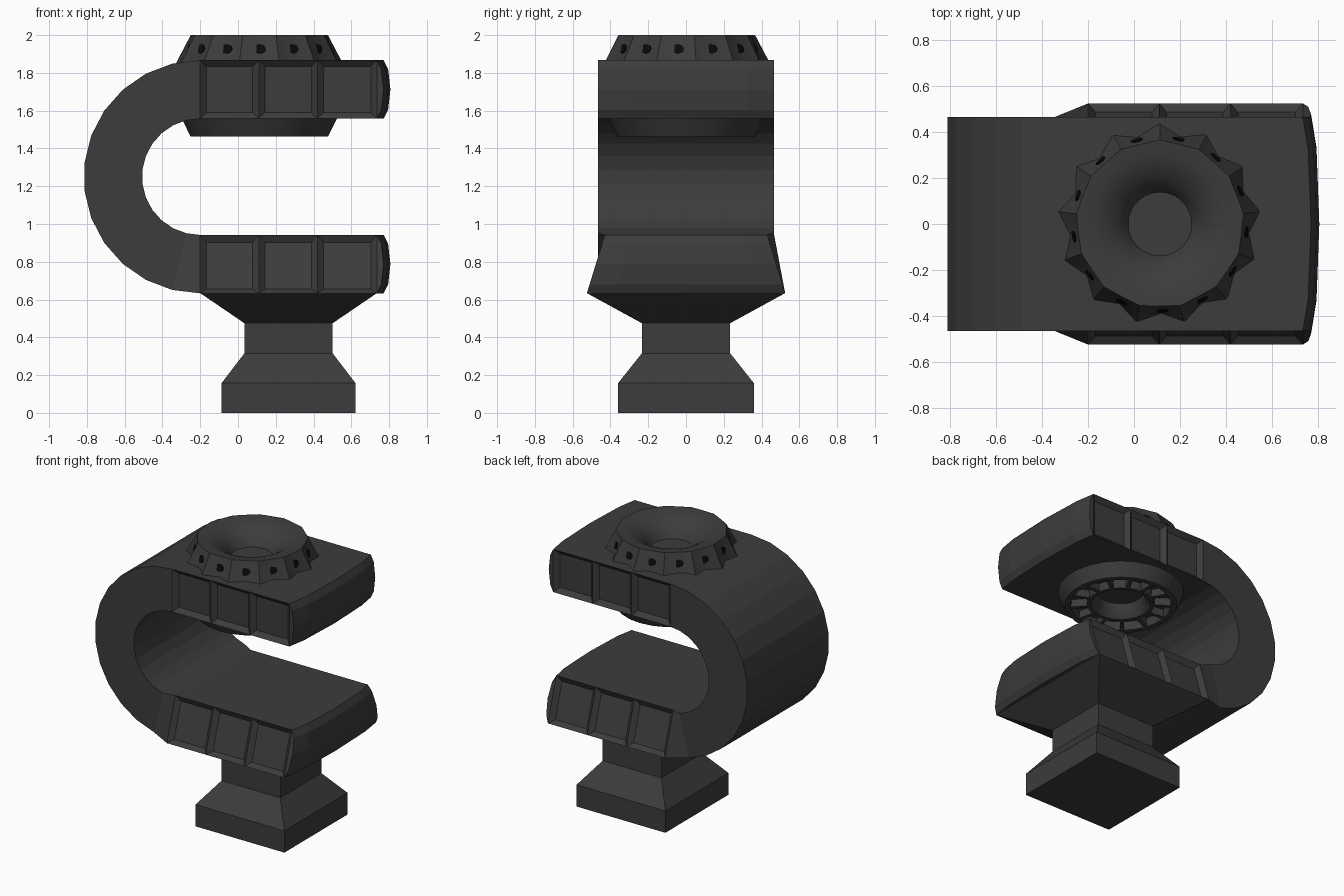
import bpy, bmesh
from math import sin, cos, pi, radians
from mathutils import Matrix

if "Cube" in bpy.data.objects:
    bpy.data.objects.remove(bpy.data.objects["Cube"])

def material(name, v):
    m = bpy.data.materials.new(name)
    m.diffuse_color = (v, v, v, 1)
    m.use_nodes = True
    m.node_tree.nodes["Principled BSDF"].inputs["Base Color"].default_value = m.diffuse_color
    return m

DARK, BLACK = material("dark_grey", 0.045), material("black", 0.003)
CX, SIDES = 0.113, 13           # dial axis and its number of panels

def finish(bm, name, mat=DARK, smooth=None):
    me = bpy.data.meshes.new(name)
    bm.to_mesh(me)
    bm.free()
    ob = bpy.data.objects.new(name, me)
    bpy.context.collection.objects.link(ob)
    me.materials.append(mat)
    if smooth:
        bpy.ops.object.select_all(action='DESELECT')
        ob.select_set(True)
        bpy.context.view_layer.objects.active = ob
        bpy.ops.object.shade_smooth_by_angle(angle=radians(smooth))
    return ob

def bridge(bm, a, b):
    n = len(a)
    return [bm.faces.new((a[i], a[(i + 1) % n], b[(i + 1) % n], b[i])) for i in range(n)]

# C-shaped body: four-corner sections swept from lower arm round to upper arm
def section(bm, outer, inner, wo, wi):
    return [bm.verts.new((p[0], y, p[1])) for p, y in
            ((outer, -wo), (outer, wo), (inner, wi), (inner, -wi))]

bm = bmesh.new()
XS, ZC, RO, RI = (-0.2, 0.11, 0.42, 0.735), 1.25, 0.617, 0.308
secs = [section(bm, (x, ZC - RO), (x, ZC - RI), 0.525, 0.43) for x in reversed(XS)]
for k in range(1, SIDES):
    a = pi * k / SIDES
    s, c = sin(a), cos(a)
    secs.append(section(bm, (-0.2 - RO * s, ZC - RO * c), (-0.2 - RI * s, ZC - RI * c), 0.465, 0.465))
secs += [section(bm, (x, ZC + RO), (x, ZC + RI), 0.465, 0.465) for x in XS]
panels = []
for i, (a, b) in enumerate(zip(secs, secs[1:])):
    f = bridge(bm, a, b)
    if i < 3 or i >= len(secs) - 4:
        panels += [f[1], f[3]]

# bulged arm ends, with flat slivers joining them to the arm faces
def end_cap(sec):
    us = (-1, -0.7, 0, 0.7, 1)
    lo, hi = sec[:2], sec[2:]
    grid = []
    for v in us:
        t = (v + 1) / 2
        left, right = lo[0].co.lerp(hi[1].co, t), lo[1].co.lerp(hi[0].co, t)
        row = []
        for u in us:
            p = left.lerp(right, (u + 1) / 2)
            p.x += 0.036 * (2 - abs(u) ** 3 - abs(v) ** 3)
            row.append(bm.verts.new(p))
        grid.append(row)
    for i, j, old in ((0, 0, lo[0]), (0, 4, lo[1]), (4, 4, hi[0]), (4, 0, hi[1])):
        bm.verts.remove(grid[i][j])
        grid[i][j] = old
    for i in range(4):
        for j in range(4):
            bm.faces.new((grid[i][j], grid[i][j + 1], grid[i + 1][j + 1], grid[i + 1][j]))
    for edge in (grid[0], grid[4], [r[0] for r in grid], [r[4] for r in grid]):
        bm.faces.new(edge)

end_cap(secs[0])
end_cap(secs[-1])
bmesh.ops.recalc_face_normals(bm, faces=bm.faces)
bmesh.ops.inset_individual(bm, faces=panels, thickness=0.032, depth=-0.03, use_even_offset=True)
finish(bm, "curved_body")

# pedestal: stacked rectangles (half x, half y, z)
bm = bmesh.new()
rings = [[bm.verts.new((0.2675 + sx * hx, sy * hy, z)) for sx, sy in ((-1, -1), (1, -1), (1, 1), (-1, 1))]
         for hx, hy, z in ((0.355, 0.36, 0), (0.355, 0.36, 0.157), (0.234, 0.234, 0.315),
                           (0.234, 0.234, 0.475), (0.4675, 0.525, 0.634))]
for a, b in zip(rings, rings[1:]):
    bridge(bm, a, b)
bm.faces.new(rings[0])
bm.faces.new(rings[-1])
bmesh.ops.recalc_face_normals(bm, faces=bm.faces)
finish(bm, "pedestal")

# round parts: closed lathe with alternating ridge / panel-centre radii
def lathe(name, profile):
    bm = bmesh.new()
    n = SIDES * 2
    rings = []
    for p in profile:
        ring = []
        for i in range(n):
            a, r = pi / 2 + 2 * pi * i / n, p[i % 2]
            ring.append(bm.verts.new((CX + r * cos(a), r * sin(a), p[2])))
        rings.append(ring)
    for a, b in zip(rings, rings[1:] + rings[:1]):
        bridge(bm, a, b)
    bmesh.ops.recalc_face_normals(bm, faces=bm.faces)
    finish(bm, name, smooth=25)

lathe("dial", [(0.445, 0.395, 1.85), (0.366, 0.357, 2.0), (0.30, 0.30, 1.993), (0.25, 0.25, 1.977),
               (0.20, 0.20, 1.945), (0.16, 0.16, 1.907), (0.13, 0.13, 1.85)])
lathe("lower_collar", [(0.425, 0.425, 1.58), (0.415, 0.415, 1.56), (0.367, 0.367, 1.464),
                       (0.33, 0.33, 1.464), (0.325, 0.325, 1.525), (0.225, 0.225, 1.525),
                       (0.22, 0.22, 1.468), (0.195, 0.195, 1.468), (0.16, 0.16, 1.51), (0.14, 0.14, 1.58)])

# collar spokes and dial holes, repeated round the axis
spokes, holes = bmesh.new(), bmesh.new()
for i in range(SIDES):
    a = pi / 2 + 2 * pi * i / SIDES
    place = Matrix.Translation((CX, 0, 0)) @ Matrix.Rotation(a, 4, 'Z')
    bmesh.ops.create_cube(spokes, size=1, matrix=place @ Matrix.Translation((0.275, 0, 1.503))
                          @ Matrix.Diagonal((0.13, 0.025, 0.065, 1)))
    place = place @ Matrix.Rotation(pi / SIDES, 4, 'Z')
    bmesh.ops.create_cone(holes, cap_ends=True, segments=8, radius1=1, radius2=1, depth=1,
                          matrix=place @ Matrix.Translation((0.369, 0, 1.925))
                          @ Matrix.Rotation(radians(76), 4, 'Y') @ Matrix.Diagonal((0.026, 0.036, 0.024, 1)))
finish(spokes, "collar_spokes")
finish(holes, "dial_holes", BLACK)
